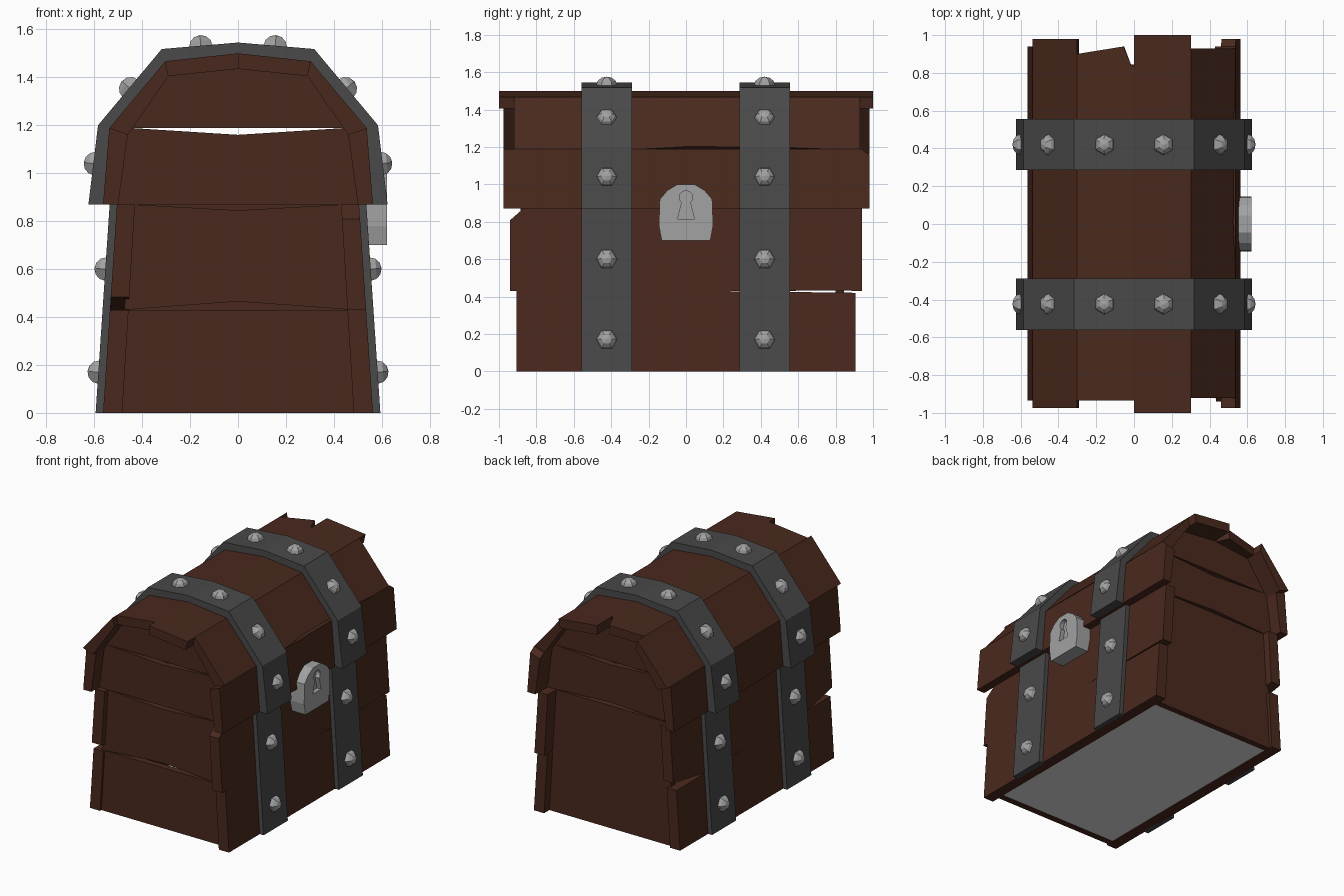
import bpy, bmesh, math

cube = bpy.data.objects.get("Cube")
if cube:
    bpy.data.objects.remove(cube, do_unlink=True)


def material(name, r, g, b):
    m = bpy.data.materials.new(name)
    m.use_nodes = True
    m.diffuse_color = (r, g, b, 1)
    m.node_tree.nodes["Principled BSDF"].inputs["Base Color"].default_value = (r, g, b, 1)
    return m


WOOD = material("dark brown wood", 0.068, 0.022, 0.0125)
IRON = material("dark iron", 0.067, 0.067, 0.067)
STEEL = material("light steel", 0.36, 0.36, 0.36)
PALE = material("pale grey", 0.72, 0.72, 0.72)


def make_object(name, bm, mat):
    bmesh.ops.recalc_face_normals(bm, faces=bm.faces)
    mesh = bpy.data.meshes.new(name)
    bm.to_mesh(mesh)
    bm.free()
    mesh.materials.append(mat)
    ob = bpy.data.objects.new(name, mesh)
    bpy.context.collection.objects.link(ob)
    return ob


def solid(name, near, far, mat):
    """Join two matching outlines into a closed solid."""
    bm = bmesh.new()
    a = [bm.verts.new(p) for p in near]
    b = [bm.verts.new(p) for p in far]
    bm.faces.new(a)
    bm.faces.new(b[::-1])
    for i in range(len(a)):
        j = (i + 1) % len(a)
        bm.faces.new((a[i], b[i], b[j], a[j]))
    return make_object(name, bm, mat)


def along_y(name, outline, y0, y1, mat):
    return solid(name, [(x, y0, z) for x, z in outline], [(x, y1, z) for x, z in outline], mat)


def along_x(name, outline, x0, x1, mat):
    return solid(name, [(x0, y, z) for y, z in outline], [(x1, y, z) for y, z in outline], mat)


def plank(name, side, outer, inner, outline):
    """Board between two profile points; outline is (y, fraction up the board)."""
    def place(edge):
        (x0, z0), (x1, z1) = edge
        return [(side * (x0 + (x1 - x0) * t), y, z0 + (z1 - z0) * t) for y, t in outline]
    return solid(name, place(outer), place(inner), WOOD)


BODY_OUT = [(0.563, 0), (0.505, 0.87)]
BODY_IN = [(0.483, 0), (0.43, 0.87)]
LID_OUT = [(0.563, 0.87), (0.537, 1.188), (0.303, 1.467), (0, 1.5)]
LID_IN = [(0.5, 0.87), (0.46, 1.16), (0.29, 1.405), (0, 1.435)]

# Body side boards, with split seams and broken corners
SEAM = 0.494
plank("left_lower_board", 1, BODY_OUT, BODY_IN,
      [(-0.905, 0), (0.905, 0), (0.905, 0.483), (0.13, SEAM), (-0.905, SEAM)])
plank("left_upper_board", 1, BODY_OUT, BODY_IN,
      [(-0.94, SEAM), (0.13, SEAM), (0.83, SEAM + 0.003), (0.94, SEAM), (0.94, 1),
       (-0.87, 1), (-0.94, 0.93)])
plank("right_lower_board", -1, BODY_OUT, BODY_IN,
      [(-0.86, 0), (0.87, 0), (0.87, 0.483), (0.5, 0.485), (0.13, SEAM), (-0.86, SEAM)])
plank("right_upper_board", -1, BODY_OUT, BODY_IN,
      [(-0.6, SEAM), (0.58, SEAM), (0.9, 0.555), (0.9, 1), (-0.885, 1), (-0.885, 0.555)])

# Lid boards
lid_boards = {
    "left_lid_side": (1, 0, [(-0.975, 0), (0.98, 0), (0.98, 0.9), (0.94, 1), (-0.975, 1)]),
    "left_lid_slope": (1, 1, [(-0.92, 0), (-0.25, 0), (0, 0.05), (0.5, 0.04), (0.77, 0),
                              (0.93, 0), (0.93, 1), (-0.92, 1)]),
    "left_lid_top": (1, 2, [(-1, 0), (1, 0), (1, 1), (-1, 1)]),
    "right_lid_side": (-1, 0, [(-0.935, 0), (0.94, 0), (0.94, 1), (-0.935, 1)]),
    "right_lid_slope": (-1, 1, [(-0.975, 0), (0.98, 0), (0.98, 1), (-0.975, 1)]),
    "right_lid_top": (-1, 2, [(-0.935, 0), (0.9, 0), (0.94, 0.82), (0.84, 0.95),
                              (0.83, 1), (-0.935, 1)]),
}
for name, (side, i, outline) in lid_boards.items():
    plank(name, side, LID_OUT[i:i + 2], LID_IN[i:i + 2], outline)


# End walls: four boards; lower cracks differ front to back, the top one lines up
def half_width(z):
    return 0.50 - 0.061 * z


W0, W1, W2 = half_width(0), half_width(0.43), half_width(0.87)
for end, s, low_gap, mid_dip, mid_rise in (("front", -1, 0.465, 0.845, 0.87),
                                           ("back", 1, 0.43, 0.87, 0.895)):
    boards = {
        "bottom": [(-W0, 0), (W0, 0), (W1, 0.43), (-W1, 0.43)],
        "middle": [(-W1, 0.43), (0, low_gap), (W1, 0.43), (W2, 0.87), (0, mid_dip), (-W2, 0.87)],
        "upper": [(-0.51, 0.87), (0, mid_rise), (0.51, 0.87), (0.475, 1.188), (0.44, 1.188),
                  (0, 1.16), (-0.44, 1.188), (-0.475, 1.188)],
        "gable": [(-0.475, 1.188), (0.475, 1.188), (0.295, 1.42), (0, 1.45), (-0.295, 1.42)],
    }
    for part, outline in boards.items():
        along_y(f"{end}_wall_{part}_board", outline, s * 0.845, s * 0.80, WOOD)

# Floor panel
along_y("floor_panel", [(-0.49, 0.004), (0.49, 0.004), (0.49, 0.03), (-0.49, 0.03)],
        -0.81, 0.81, PALE)

# Iron straps over the lid and down the body
STRAP_OUT = [(0.624, 0.87), (0.584, 1.2), (0.318, 1.518), (0, 1.545)]


def arch(half):
    return half + [(-x, z) for x, z in half[-2::-1]]


def rivet(name, x, y, z, angle):
    bm = bmesh.new()
    bmesh.ops.create_uvsphere(bm, u_segments=6, v_segments=6, radius=0.056)
    bmesh.ops.scale(bm, vec=(1, 1, 0.82), verts=bm.verts)
    ob = make_object(name, bm, STEEL)
    ob.location = (x, y, z)
    ob.rotation_euler = (0, angle, 0)


for end, y0, y1 in (("front", -0.56, -0.288), ("back", 0.285, 0.555)):
    along_y(f"{end}_lid_strap", arch(STRAP_OUT) + arch(LID_OUT)[::-1], y0, y1, IRON)
    y = (y0 + y1) / 2
    for side in (-1, 1):
        along_y(f"{end}_body_strap", [(side * x, z) for x, z in
                ((0.55, 0), (0.594, 0), (0.535, 0.875), (0.49, 0.875))], y0, y1, IRON)
        # Rivets as (x, z, tilt of the pole from upright in degrees)
        for x, z, tilt in ((0.582, 0.17, 86), (0.553, 0.6, 86), (0.598, 1.04, 84),
                           (0.45, 1.354, 50), (0.155, 1.53, 5)):
            rivet(f"{end}_rivet", side * x, y, z, side * math.radians(tilt))

# Lock plate with a recessed keyhole
half = [(0.13, 0.70), (0.145, 0.78), (0.14, 0.92), (0.10, 0.967), (0.045, 1.0)]
lock = along_x("lock_plate", half + [(-y, z) for y, z in half[::-1]], 0.48, 0.622, STEEL)
hole = [(0.036 * math.cos(a), 0.93 + 0.036 * math.sin(a))
        for a in (math.radians(-50 + 28 * i) for i in range(11))]
hole += [(-0.045, 0.815), (0.045, 0.815)]
cutter = along_x("keyhole_cutter", hole, 0.59, 0.7, STEEL)
cutter.hide_render = True
cutter.hide_viewport = True
cut = lock.modifiers.new("keyhole", "BOOLEAN")
cut.operation = "DIFFERENCE"
cut.solver = "EXACT"
cut.object = cutter
